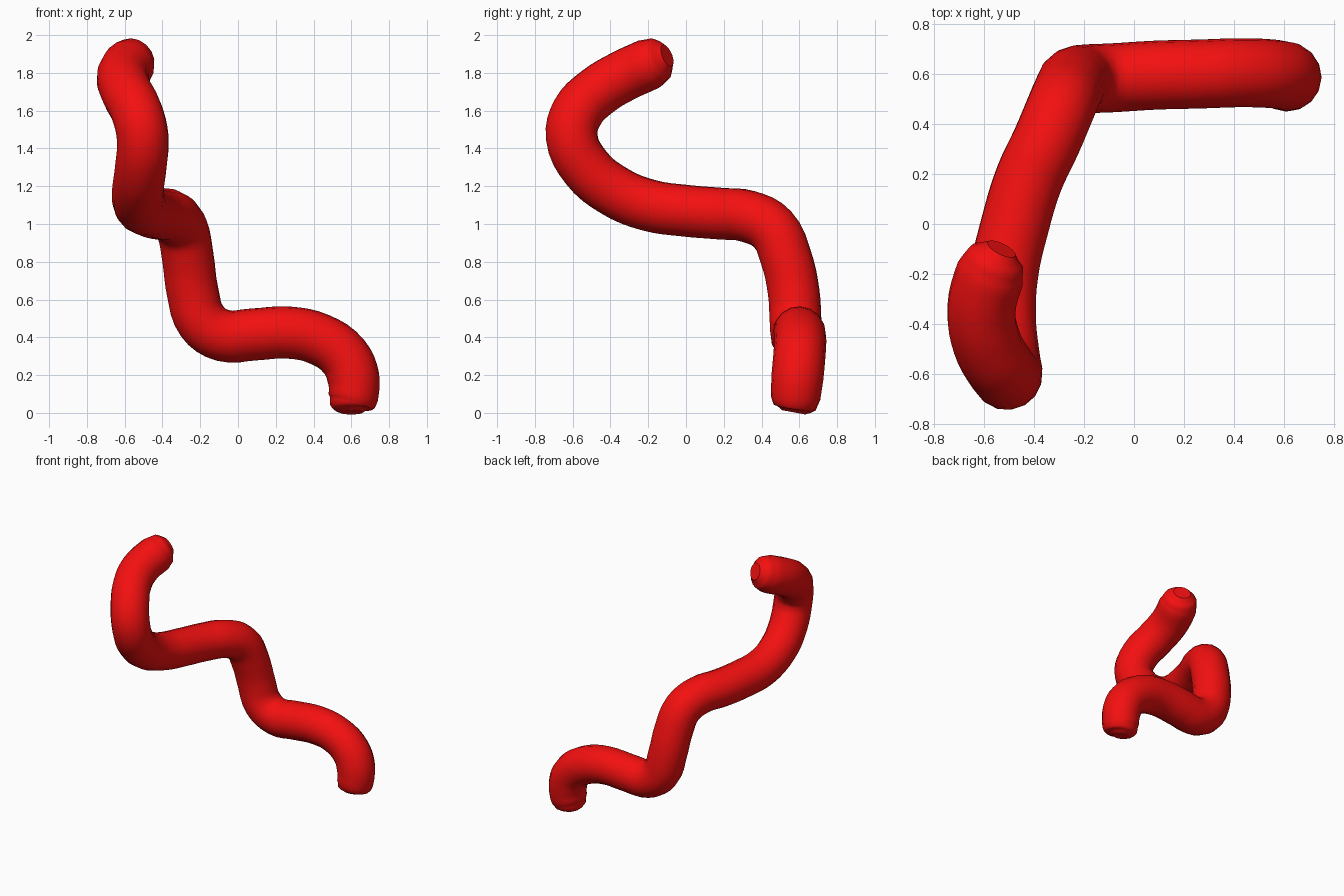
import bpy, math

if "Cube" in bpy.data.objects:
    bpy.data.objects.remove(bpy.data.objects["Cube"])

# Centre line of the bent tube, bottom to top: x, y, z, radius factor
path = [
    (0.60, 0.57, 0.003, 0.45), (0.60, 0.575, 0.03, 0.82), (0.61, 0.58, 0.08, 0.95),
    (0.61, 0.59, 0.19, 1), (0.56, 0.60, 0.30, 1), (0.43, 0.605, 0.39, 1),
    (0.27, 0.60, 0.425, 1), (0.08, 0.595, 0.415, 1), (-0.08, 0.585, 0.41, 1),
    (-0.19, 0.58, 0.485, 1), (-0.24, 0.57, 0.64, 1), (-0.265, 0.53, 0.82, 1),
    (-0.295, 0.46, 0.97, 1), (-0.35, 0.33, 1.04, 1), (-0.42, 0.18, 1.055, 1),
    (-0.475, 0.0, 1.07, 1), (-0.52, -0.20, 1.10, 1), (-0.53, -0.38, 1.175, 1),
    (-0.515, -0.53, 1.30, 1), (-0.505, -0.605, 1.46, 1), (-0.535, -0.575, 1.59, 1),
    (-0.59, -0.47, 1.70, 1), (-0.61, -0.34, 1.78, 1), (-0.575, -0.20, 1.845, 1),
    (-0.55, -0.14, 1.875, 0.85), (-0.53, -0.10, 1.892, 0.45),
]

curve = bpy.data.curves.new("bent_tube", "CURVE")
curve.dimensions = "3D"
curve.resolution_u = 4
curve.bevel_depth = 0.138
curve.bevel_resolution = 6
curve.use_fill_caps = True
spline = curve.splines.new("BEZIER")
spline.bezier_points.add(len(path) - 1)
for p, (x, y, z, r) in zip(spline.bezier_points, path):
    p.co = (x, y, z)
    p.radius = r
    p.handle_left_type = p.handle_right_type = "AUTO"

tube = bpy.data.objects.new("bent_tube", curve)
bpy.context.collection.objects.link(tube)
bpy.context.view_layer.objects.active = tube
tube.select_set(True)
bpy.ops.object.convert(target="MESH")
tube = bpy.context.object
tube.name = "bent_tube"
bpy.ops.object.shade_smooth_by_angle(angle=math.radians(50))

# Red material
red = bpy.data.materials.new("red")
red.diffuse_color = (0.9, 0.005, 0.005, 1)
red.use_nodes = True
red.node_tree.nodes["Principled BSDF"].inputs["Base Color"].default_value = red.diffuse_color
tube.data.materials.clear()
tube.data.materials.append(red)
